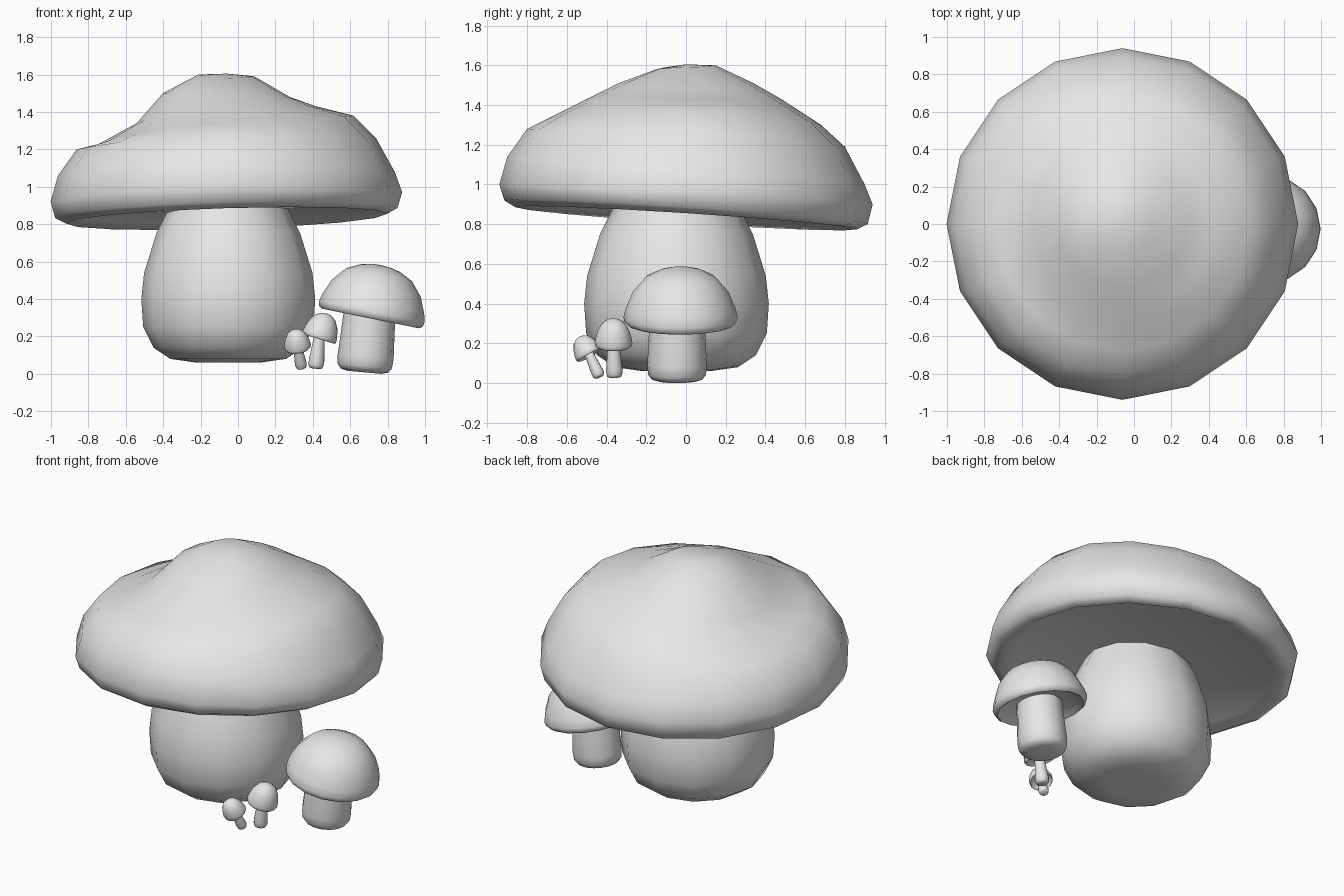
import bpy, bmesh, math
from mathutils import Vector, Euler

cube = bpy.data.objects.get("Cube")
if cube:
    bpy.data.objects.remove(cube, do_unlink=True)

grey = bpy.data.materials.new("plain grey")
grey.use_nodes = True
GREY = (0.8, 0.8, 0.8, 1)
grey.diffuse_color = GREY
grey.node_tree.nodes["Principled BSDF"].inputs["Base Color"].default_value = GREY


def skin(name, rings, start, end):
    """Join rings of points, listed from first to last, and close both ends on a point."""
    bm = bmesh.new()
    loops = [[bm.verts.new(p) for p in ring] for ring in rings]
    n = len(loops[0])
    first, last = bm.verts.new(start), bm.verts.new(end)
    for i in range(n):
        j = (i + 1) % n
        bm.faces.new((first, loops[0][i], loops[0][j]))
        bm.faces.new((last, loops[-1][j], loops[-1][i]))
        for a, b in zip(loops, loops[1:]):
            bm.faces.new((a[i], b[i], b[j], a[j]))
    bmesh.ops.recalc_face_normals(bm, faces=bm.faces)
    mesh = bpy.data.meshes.new(name)
    bm.to_mesh(mesh)
    bm.free()
    mesh.materials.append(grey)
    obj = bpy.data.objects.new(name, mesh)
    bpy.context.collection.objects.link(obj)
    bpy.ops.object.select_all(action="DESELECT")
    obj.select_set(True)
    bpy.context.view_layer.objects.active = obj
    bpy.ops.object.shade_smooth_by_angle(angle=math.radians(60))
    return obj


def circle(r, z, sides):
    return [(r * math.cos(t), r * math.sin(t), z)
            for t in (math.tau * i / sides for i in range(sides))]


def lathe(name, profile, sides, loc, rot=None):
    """Turn a profile that starts and ends on the axis."""
    rings = [circle(r, z, sides) for r, z in profile[1:-1]]
    obj = skin(name, rings, (0, 0, profile[0][1]), (0, 0, profile[-1][1]))
    obj.location = loc
    if rot:
        obj.rotation_euler = rot
    return obj


# Large cap: slopes for the +x, +y, -x and -y sides, blended around
SIDES = 16
radii = (.15, .34, .48, .68, .80, .90, .94)
slopes = (
    (1.59, 1.48, 1.43, 1.38, 1.26, 1.08, .97),
    (1.60, 1.51, 1.43, 1.30, 1.19, 1.00, .90),
    (1.60, 1.50, 1.34, 1.23, 1.20, 1.06, .92),
    (1.58, 1.51, 1.44, 1.34, 1.28, 1.14, 1.0),
)
cap_rings = []
for k, r in enumerate(radii):
    ring = []
    for i in range(SIDES):
        t = math.tau * i / SIDES
        z = sum(s[k] * max(0, math.cos(t - d * math.pi / 2)) ** 2
                for d, s in enumerate(slopes))
        ring.append((r * math.cos(t), r * math.sin(t), z))
    cap_rings.append(ring)

# Tilted lip and underside
for r, z in ((.915, .86), (.86, .83), (.79, .865)):
    cap_rings.append([(x, y, h + .03 * x - .065 * y) for x, y, h in circle(r, z, SIDES)])
large_cap = skin("large_cap", cap_rings, (0, 0, 1.605), (0, 0, .87))
large_cap.location.x = -.062

# Large stem, bulging low with a dimpled base
lathe("large_stem",
      [(0, .09), (.17, .06), (.31, .08), (.40, .14), (.455, .25), (.465, .4),
       (.45, .54), (.385, .75), (.32, .88), (.31, .93), (0, .93)],
      12, (-.052, -.048, 0))


# Small mushrooms share one cap and one stem shape
def small_cap(name, radius, height, loc, tilt):
    shape = [(0, .88), (.18, .87), (.38, .82), (.62, .70), (.84, .44), (.96, .15),
             (1, -.01), (.98, -.10), (.92, -.14), (.85, -.10), (.7, 0), (0, .05)]
    lathe(name, [(r * radius, z * height) for r, z in shape], SIDES, loc,
          Euler(tilt))


def small_stem(name, radius, neck, base, top):
    base, top = Vector(base), Vector(top)
    axis = top - base
    shape = [(0, 0), (.6, 0), (.85, .03), (.97, .1), (1, .25),
             ((1 + neck) / 2, .6), (neck, 1), (0, 1)]
    lathe(name, [(r * radius, z * axis.length) for r, z in shape], SIDES, base,
          axis.to_track_quat("Z", "Y").to_euler())


small_cap("medium_cap", .288, .285, (.716, -.027, .335), (0, .2, 0))
small_stem("medium_stem", .15, .92, (.675, -.045, .008), (.705, -.045, .34))

small_cap("little_cap", .095, .14, (.437, -.365, .205), (0, .3, 0))
small_stem("little_stem", .042, .7, (.415, -.36, .028), (.435, -.365, .2))

small_cap("tiny_cap", .072, .105, (.318, -.492, .152), (.5, -.15, 0))
small_stem("tiny_stem", .031, .75, (.34, -.435, .03), (.318, -.49, .15))
